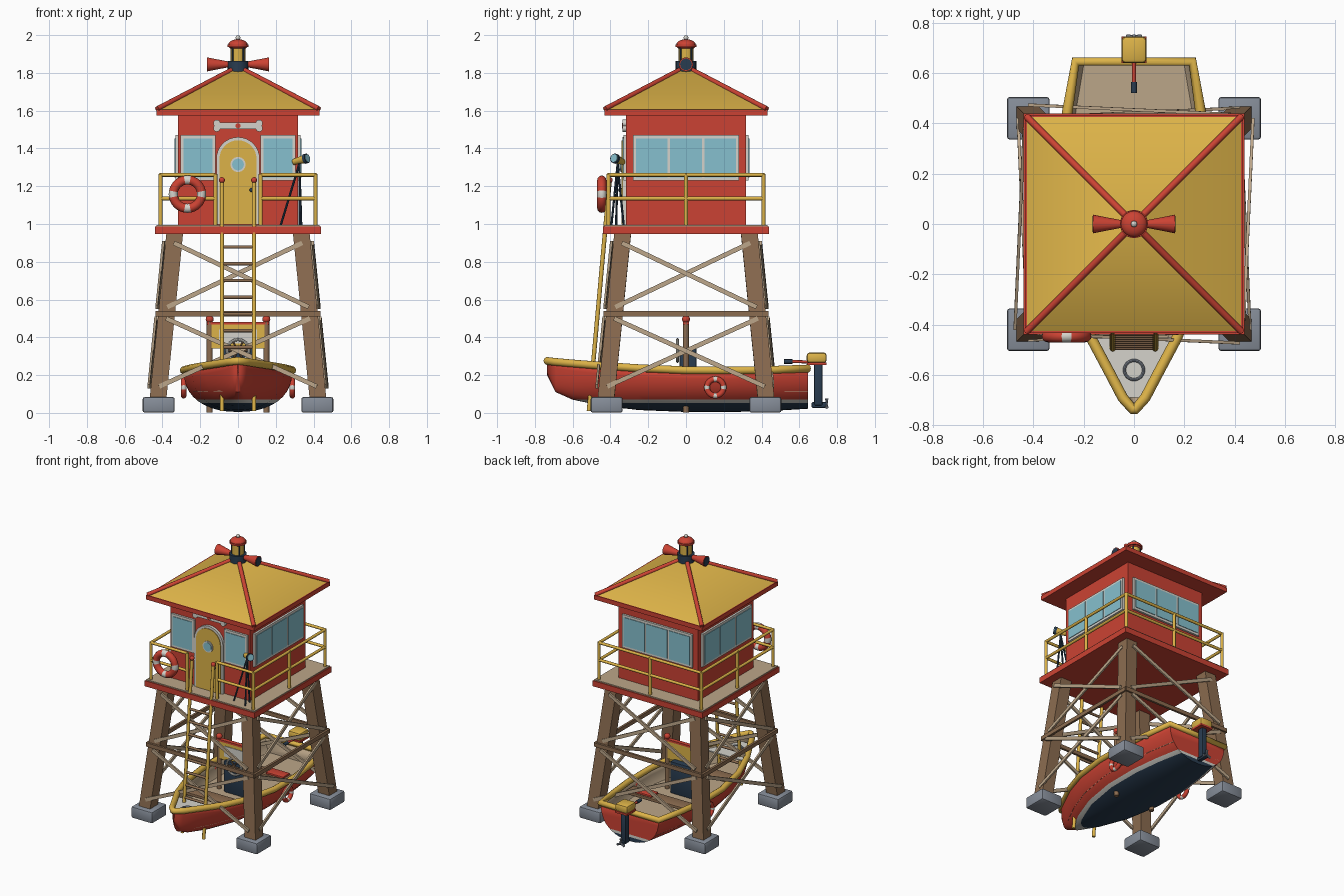
import bpy, bmesh, math
from mathutils import Vector, Matrix

if "Cube" in bpy.data.objects:
    bpy.data.objects.remove(bpy.data.objects["Cube"])


def material(name, r, g, b):
    m = bpy.data.materials.new(name)
    m.diffuse_color = (r, g, b, 1)
    m.use_nodes = True
    m.node_tree.nodes["Principled BSDF"].inputs["Base Color"].default_value = m.diffuse_color
    return m


RED = material("red paint", 0.60, 0.055, 0.033)
YELLOW = material("yellow paint", 0.72, 0.45, 0.065)
BROWN = material("brown timber", 0.26, 0.15, 0.08)
TAN = material("pale timber", 0.50, 0.38, 0.25)
NAVY = material("navy", 0.022, 0.045, 0.08)
GLASS = material("glass blue", 0.24, 0.53, 0.62)
WHITE = material("off white", 0.66, 0.65, 0.60)
GREY = material("stone grey", 0.24, 0.27, 0.32)


def finish(name, bm, *mats):
    me = bpy.data.meshes.new(name)
    bm.to_mesh(me)
    bm.free()
    for m in mats:
        me.materials.append(m)
    me.shade_smooth()
    me.set_sharp_from_angle(angle=math.radians(35))
    ob = bpy.data.objects.new(name, me)
    bpy.context.collection.objects.link(ob)
    return ob


def box(name, loc, size, mat, bevel=0.0, turn=0.0):
    bm = bmesh.new()
    bmesh.ops.create_cube(bm, size=1, matrix=Matrix.Rotation(turn, 4, 'Z')
                          @ Matrix.Translation(loc) @ Matrix.Diagonal((*size, 1)))
    if bevel:
        bmesh.ops.bevel(bm, geom=bm.edges[:], offset=bevel, segments=2, affect='EDGES', profile=0.5)
    return finish(name, bm, mat)


def rod(name, a, b, r, mat, sides=12, r2=None):
    a, b = Vector(a), Vector(b)
    d = b - a
    rot = d.to_track_quat('Z', 'Y').to_matrix().to_4x4()
    bm = bmesh.new()
    bmesh.ops.create_cone(bm, cap_ends=True, segments=sides, radius1=r, radius2=r if r2 is None else r2,
                          depth=d.length, matrix=Matrix.Translation((a + b) / 2) @ rot)
    return finish(name, bm, mat)


def board(name, a, b, w, t, mat, out):
    # plank from a to b, thickness t along the outward direction
    a, b = Vector(a), Vector(b)
    z = (b - a).normalized()
    x = Vector(out).cross(z).normalized()
    y = z.cross(x)
    rot = Matrix((x, y, z)).transposed().to_4x4()
    bm = bmesh.new()
    bmesh.ops.create_cube(bm, size=1, matrix=Matrix.Translation((a + b) / 2) @ rot
                          @ Matrix.Diagonal((w, t, (b - a).length, 1)))
    return finish(name, bm, mat)


def ball(name, loc, r, mat, squash=1.0):
    bm = bmesh.new()
    bmesh.ops.create_uvsphere(bm, u_segments=20, v_segments=12, radius=r,
                              matrix=Matrix.Translation(loc) @ Matrix.Diagonal((1, 1, squash, 1)))
    return finish(name, bm, mat)


def ring(name, loc, R, r, mats, rot, n=32, k=12):
    # torus; with two materials it gets four bands
    bm = bmesh.new()
    vs = [[bm.verts.new(((R + r * math.cos(v)) * math.cos(u), (R + r * math.cos(v)) * math.sin(u), r * math.sin(v)))
           for v in (j * math.tau / k for j in range(k))] for u in (i * math.tau / n for i in range(n))]
    for i in range(n):
        for j in range(k):
            f = bm.faces.new((vs[i][j], vs[(i + 1) % n][j], vs[(i + 1) % n][(j + 1) % k], vs[i][(j + 1) % k]))
            f.material_index = int(len(mats) > 1 and (i + 1) % 8 < 2)
    bm.transform(Matrix.Translation(loc) @ rot)
    return finish(name, bm, *mats)


def slab(name, pts, vec, mat):
    # flat polygon extruded along vec
    bm = bmesh.new()
    f = bm.faces.new([bm.verts.new(p) for p in pts])
    top = bmesh.ops.extrude_face_region(bm, geom=[f])
    bmesh.ops.translate(bm, vec=vec, verts=[v for v in top['geom'] if isinstance(v, bmesh.types.BMVert)])
    bmesh.ops.recalc_face_normals(bm, faces=bm.faces[:])
    return finish(name, bm, mat)


FACE_Y = Matrix.Rotation(math.pi / 2, 4, 'X')
FACE_X = Matrix.Rotation(math.pi / 2, 4, 'Y')


def leg_at(z):
    return 0.425 - 0.09 * (z - 0.06) / 0.89


# Footings and splayed legs
for sx in (-1, 1):
    for sy in (-1, 1):
        box("footing", (sx * 0.42, sy * 0.42, 0.0425), (0.17, 0.17, 0.083), GREY, 0.012)
        l0, l1 = leg_at(0.06), leg_at(0.96)
        board("leg", (sx * l0, sy * l0, 0.06), (sx * l1, sy * l1, 0.96), 0.088, 0.088, BROWN, (0, 1, 0))

# Braces, railings and windows on each of the four sides
for k in range(4):
    turn = k * math.pi / 2
    R = Matrix.Rotation(turn, 3, 'Z')
    out = R @ Vector((0, -1, 0))

    def side(x, z, y=None):
        return R @ Vector((x, -(leg_at(z) + 0.05) if y is None else y, z))
    for z0, z1 in ((0.14, 0.50), (0.56, 0.90)):
        for s in (-1, 1):
            board("cross_brace", side(s * leg_at(z0), z0) + out * 0.006 * s,
                  side(-s * leg_at(z1), z1) + out * 0.006 * s, 0.024, 0.012, TAN, out)
    board("girt", side(-0.43, 0.525), side(0.43, 0.525), 0.028, 0.016, BROWN, out)
    spans = [(-0.41, -0.12), (0.12, 0.41)] if k == 0 else [(-0.41, 0.41)]
    for a, b in spans:
        for z in (1.135, 1.26):
            rod("rail", side(a, z, -0.41), side(b, z, -0.41), 0.010, YELLOW)
    for x in ([-0.41, -0.12, 0.12] if k == 0 else [-0.41, 0.0]):
        rod("rail_post", side(x, 0.99, -0.41), side(x, 1.265, -0.41), 0.011, YELLOW)
    for cx, w, n in ([(-0.212, 0.185, 1), (0.212, 0.185, 1)] if k == 0 else [(0, 0.56, 3)]):
        box("window_frame", (cx, -0.322, 1.35), (w, 0.02, 0.24), WHITE, 0.0, turn)
        pw = (w - 0.03 - (n - 1) * 0.014) / n
        for i in range(n):
            x = cx + (i - (n - 1) / 2) * (pw + 0.014)
            box("window_pane", (x, -0.333, 1.35), (pw, 0.006, 0.206), GLASS, 0.0, turn)

# Platform and cabin
box("platform", (0, 0, 0.968), (0.88, 0.88, 0.04), RED)
box("deck", (0, 0, 0.992), (0.865, 0.865, 0.008), TAN)
box("cabin", (0, 0, 1.29), (0.635, 0.635, 0.60), RED)

# Roof with hip ridges
box("eaves", (0, 0, 1.591), (0.865, 0.865, 0.032), RED)
bm = bmesh.new()
bmesh.ops.create_cone(bm, cap_ends=True, segments=4, radius1=0.425 * math.sqrt(2), radius2=0.01, depth=0.225,
                      matrix=Matrix.Translation((0, 0, 1.7195)) @ Matrix.Rotation(math.pi / 4, 4, 'Z'))
finish("roof", bm, YELLOW)
for sx in (-1, 1):
    for sy in (-1, 1):
        rod("hip_ridge", (sx * 0.428, sy * 0.428, 1.609), (0, 0, 1.832), 0.014, RED)

# Lantern and horns
rod("lantern_base", (0, 0, 1.79), (0, 0, 1.862), 0.056, NAVY, 16)
rod("lantern", (0, 0, 1.86), (0, 0, 1.945), 0.040, YELLOW, 20)
for i in range(4):
    a = math.pi / 4 + i * math.pi / 2
    x, y = 0.041 * math.cos(a), 0.041 * math.sin(a)
    rod("lantern_bar", (x, y, 1.86), (x, y, 1.945), 0.005, NAVY, 8)
rod("lantern_cap", (0, 0, 1.937), (0, 0, 1.950), 0.056, RED, 24)
ball("lantern_dome", (0, 0, 1.948), 0.052, RED, 0.58)
ball("finial", (0, 0, 1.986), 0.013, WHITE)
for s in (-1, 1):
    rod("horn", (s * 0.045, 0, 1.845), (s * 0.163, 0, 1.845), 0.014, RED, 20, 0.037)
    rod("horn_mouth", (s * 0.160, 0, 1.845), (s * 0.165, 0, 1.845), 0.031, NAVY, 20)


# Arched door with porthole, and sign above
def arch(w, y):
    return [(w, y, 0.997)] + [(w * math.cos(t), y, 1.345 + w * math.sin(t))
                              for t in (i * math.pi / 16 for i in range(17))] + [(-w, y, 0.997)]


slab("door_frame", arch(0.115, -0.315), (0, -0.022, 0), WHITE)
slab("door", arch(0.098, -0.336), (0, -0.006, 0), YELLOW)
rod("porthole_rim", (0, -0.338, 1.315), (0, -0.348, 1.315), 0.040, WHITE, 24)
rod("porthole_glass", (0, -0.347, 1.315), (0, -0.351, 1.315), 0.031, GLASS, 24)
ball("door_knob", (0.072, -0.348, 1.18), 0.011, NAVY)
box("sign", (0, -0.325, 1.52), (0.22, 0.02, 0.034), WHITE)
for s in (-1, 1):
    for dz in (-0.013, 0.013):
        rod("sign_end", (s * 0.112, -0.315, 1.52 + dz), (s * 0.112, -0.336, 1.52 + dz), 0.019, WHITE, 16)
rod("sign_dot", (0, -0.334, 1.52), (0, -0.339, 1.52), 0.014, RED, 12)

# Life ring on the rail, spyglass on its tripod
BUOY = (RED, WHITE)
ring("rail_life_ring", (-0.268, -0.446, 1.158), 0.075, 0.024, BUOY, FACE_Y)
for foot in ((0.225, -0.37), (0.325, -0.33), (0.335, -0.395)):
    rod("tripod_leg", (*foot, 0.99), (0.325, -0.362, 1.32), 0.006, NAVY, 8)
rod("spyglass", (0.295, -0.335, 1.328), (0.355, -0.372, 1.345), 0.016, YELLOW, 16, 0.023)
rod("spyglass_lens", (0.353, -0.371, 1.344), (0.366, -0.379, 1.348), 0.026, NAVY, 16)
rod("spyglass_glass", (0.365, -0.378, 1.348), (0.369, -0.381, 1.349), 0.021, GLASS, 16)

# Ladder
def ladder_y(z):
    return -0.425 - 0.09 * (1.0 - z)


for s in (-1, 1):
    rod("ladder_rail", (s * 0.085, ladder_y(0.01), 0.01), (s * 0.085, ladder_y(1.22), 1.22), 0.0115, YELLOW)
    ball("ladder_knob", (s * 0.085, ladder_y(1.23), 1.232), 0.016, RED)
for i in range(10):
    z = 0.17 + i * 0.0885
    rod("rung", (-0.085, ladder_y(z), z), (0.085, ladder_y(z), z), 0.009, BROWN)

# Boat hull: stations of (y, half beam, sheer height, keel height)
ST = [(-0.735, 0.006, 0.275, 0.20), (-0.69, 0.045, 0.27, 0.11), (-0.60, 0.092, 0.262, 0.07),
      (-0.45, 0.172, 0.25, 0.038), (-0.25, 0.245, 0.237, 0.015), (0.0, 0.287, 0.226, 0.005),
      (0.25, 0.287, 0.225, 0.005), (0.45, 0.264, 0.228, 0.01), (0.645, 0.232, 0.235, 0.022)]


def width(st, z):
    # half width of a station at height z
    c = min(1, max(0, (st[2] - z) / (st[2] - st[3]))) ** (1 / 0.85)
    return st[1] * math.sin(math.acos(c)) ** 0.9


bm = bmesh.new()
rows = []
for y, b, top, keel in ST:
    row = []
    for i in range(-10, 11):
        a = abs(i) * math.pi / 20
        z = top - (top - keel) * max(0, math.cos(a)) ** 0.85
        row.append(bm.verts.new((math.copysign(b * math.sin(a) ** 0.9, i), y, z)))
    rows.append(row)
for p, q in zip(rows, rows[1:]):
    for i in range(20):
        bm.faces.new((p[i], q[i], q[i + 1], p[i + 1]))
bm.faces.new(rows[-1])
bmesh.ops.recalc_face_normals(bm, faces=bm.faces[:])
bm.faces.ensure_lookup_table()
if bm.faces[5 * 20 + 10].normal.z > 0:
    bmesh.ops.reverse_faces(bm, faces=bm.faces[:])
for z in (0.052, 0.070):
    bmesh.ops.bisect_plane(bm, geom=bm.verts[:] + bm.edges[:] + bm.faces[:], plane_co=(0, 0, z), plane_no=(0, 0, 1))
for f in bm.faces:
    h = f.calc_center_median().z
    f.material_index = 2 if h < 0.052 else 1 if h < 0.070 else 0
hull = finish("boat_hull", bm, RED, WHITE, NAVY, TAN, TAN, TAN)
shell = hull.modifiers.new("thickness", 'SOLIDIFY')
shell.thickness, shell.offset, shell.material_offset = 0.008, -1, 3

# Gunwale, floor, foredeck and thwarts
loop = [(s * st[1], st[0], st[2]) for s, seq in ((-1, ST[::-1]), (1, ST)) for st in seq]
cu = bpy.data.curves.new("gunwale", 'CURVE')
cu.dimensions, cu.bevel_depth, cu.bevel_resolution = '3D', 0.021, 3
sp = cu.splines.new('POLY')
sp.points.add(len(loop) - 1)
for p, co in zip(sp.points, loop):
    p.co = (*co, 1)
sp.use_cyclic_u = True
cu.materials.append(YELLOW)
bpy.context.collection.objects.link(bpy.data.objects.new("gunwale", cu))


def planking(name, sts, z, mat):
    pts = [(width(s, z) - 0.004, s[0], z) for s in sts] + [(0.004 - width(s, z), s[0], z) for s in sts[::-1]]
    slab(name, pts, (0, 0, -0.008), mat)


planking("boat_floor", ST[2:], 0.12, TAN)
planking("foredeck", ST[1:4], 0.225, WHITE)
ring("mooring_ring", (0, -0.58, 0.23), 0.038, 0.006, (GREY,), Matrix.Identity(4), 24, 8)
for y, w in ((-0.25, 0.44), (0.27, 0.53)):
    box("thwart", (0, y, 0.18), (w, 0.10, 0.02), BROWN, 0.003)
box("red_cushion", (0.13, 0.27, 0.197), (0.14, 0.08, 0.014), RED, 0.004)

# Helm: posts, yellow dash, console and wheel
for s in (-1, 1):
    rod("helm_post", (s * 0.15, 0, 0.003), (s * 0.15, 0, 0.485), 0.016, BROWN)
    ball("helm_knob", (s * 0.15, 0, 0.496), 0.021, RED)
    ring("hull_life_ring", (s * 0.288, 0.155, 0.135), 0.044, 0.015, BUOY, FACE_X)
box("helm_board", (0, 0, 0.405), (0.31, 0.022, 0.13), YELLOW)
box("helm_board_top", (0, 0, 0.474), (0.33, 0.03, 0.014), RED)
box("helm_panel", (0, -0.012, 0.405), (0.20, 0.006, 0.075), WHITE)
box("console", (0, 0.01, 0.235), (0.18, 0.09, 0.23), NAVY, 0.008)
ring("helm_wheel", (0, -0.045, 0.33), 0.058, 0.008, (WHITE,), FACE_Y, 24, 8)
for i in range(3):
    c, s = 0.056 * math.cos(i * math.pi / 3), 0.056 * math.sin(i * math.pi / 3)
    rod("wheel_spoke", (-c, -0.045, 0.33 - s), (c, -0.045, 0.33 + s), 0.005, BROWN, 8)

# Outboard motor
box("motor_cowl", (0, 0.692, 0.292), (0.10, 0.106, 0.056), YELLOW, 0.016)
box("motor_band", (0, 0.692, 0.26), (0.098, 0.104, 0.014), RED)
box("motor_leg", (0, 0.70, 0.15), (0.04, 0.045, 0.22), NAVY, 0.006)
box("motor_foot", (0, 0.705, 0.042), (0.03, 0.08, 0.03), NAVY, 0.006)
for i in range(3):
    a = math.pi / 2 + i * math.tau / 3
    rod("propeller_blade", (0, 0.745, 0.045), (0.032 * math.cos(a), 0.745, 0.045 + 0.032 * math.sin(a)), 0.005, GREY, 8, 0.009)
rod("tiller", (0, 0.645, 0.27), (0, 0.56, 0.272), 0.008, RED)
rod("tiller_grip", (0, 0.565, 0.272), (0, 0.52, 0.272), 0.012, NAVY)
